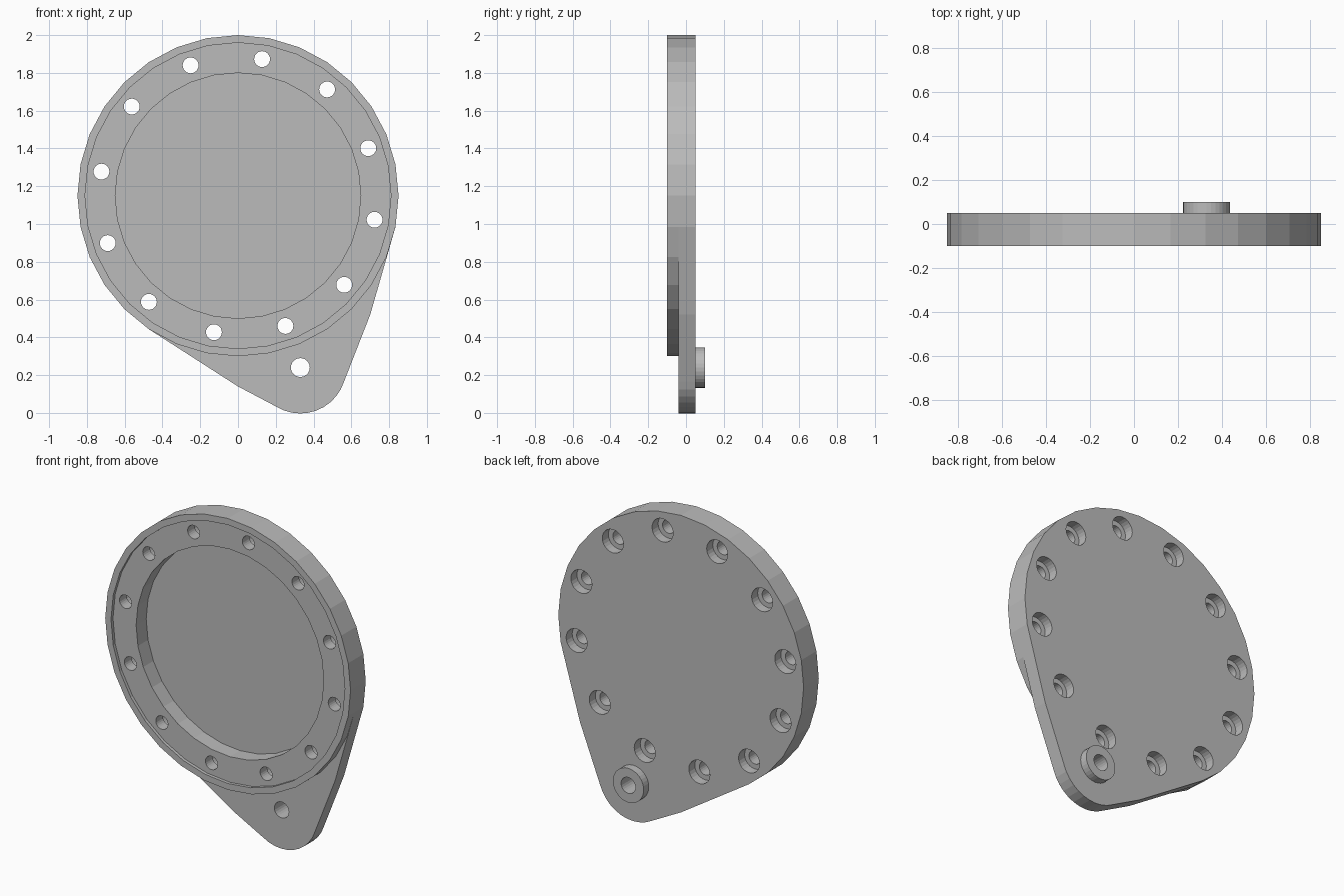
import bpy, bmesh
from math import sin, cos, radians

cube = bpy.data.objects.get("Cube")
if cube:
    bpy.data.objects.remove(cube, do_unlink=True)

# One flat grey
grey = bpy.data.materials.new("plain grey")
grey.use_nodes = True
colour = (0.5, 0.5, 0.5, 1)
grey.diffuse_color = colour
grey.node_tree.nodes["Principled BSDF"].inputs["Base Color"].default_value = colour

DISC, EAR = (0, 1.15), (0.33, 0.24)
SEG = 32


def arc(centre, r, start, end, steps):
    """Points on an arc in the front plane, angles in degrees."""
    angles = [radians(start + (end - start) * i / steps) for i in range(steps + 1)]
    return [(centre[0] + r * cos(a), centre[1] + r * sin(a)) for a in angles]


def circle(centre, r, n=SEG):
    return arc(centre, r, 0, 360, n)[:-1]


def prism(name, outline, y0, y1):
    """Extrude a front-plane outline from y0 to y1."""
    bm = bmesh.new()
    face = bm.faces.new([bm.verts.new((x, y0, z)) for x, z in outline])
    out = bmesh.ops.extrude_face_region(bm, geom=[face])["geom"]
    moved = [v for v in out if isinstance(v, bmesh.types.BMVert)]
    bmesh.ops.translate(bm, vec=(0, y1 - y0, 0), verts=moved)
    bmesh.ops.recalc_face_normals(bm, faces=bm.faces)
    mesh = bpy.data.meshes.new(name)
    bm.to_mesh(mesh)
    bm.free()
    mesh.materials.append(grey)
    obj = bpy.data.objects.new(name, mesh)
    bpy.context.collection.objects.link(obj)
    return obj


def boolean(obj, tool, operation):
    mod = obj.modifiers.new("cut", "BOOLEAN")
    mod.operation, mod.solver, mod.object = operation, "EXACT", tool
    bpy.context.view_layer.objects.active = obj
    bpy.ops.object.modifier_apply(modifier=mod.name)


def apply_tool(tool, targets, operation="DIFFERENCE"):
    for obj in targets:
        boolean(obj, tool, operation)
    bpy.data.objects.remove(tool, do_unlink=True)


# Back plate: disc outline drawn out into a rounded ear
step = 360 / SEG
outline = (arc(DISC, 0.85, -step, 21 * step, 22) + [(0, 0.14)]
           + arc(EAR, 0.243, -122, -18, 10) + [(0.70, 0.52)])
plate = prism("flanged_plate", outline, -0.04, 0.05)

# Raised round rim on the front
apply_tool(prism("rim", circle(DISC, 0.85), -0.10, -0.04), [plate], "UNION")

# Boss behind the ear
boss = prism("pivot_boss", circle(EAR, 0.107), 0.05, 0.10)

# Shallow front step and the deep pocket inside it
apply_tool(prism("step_cutter", circle(DISC, 0.81), -0.2, -0.08), [plate])
apply_tool(prism("pocket_cutter", circle(DISC, 0.65), -0.2, 0.02), [plate])

# Ring of bolt holes, counterbored from the back
for centre in arc(DISC, 0.734, 20, 350, 11):
    apply_tool(prism("bolt_cutter", circle(centre, 0.042, 24), -0.2, 0.2), [plate])
    apply_tool(prism("counterbore_cutter", circle(centre, 0.073, 24), -0.01, 0.2), [plate])

# Pivot hole through the ear and boss
apply_tool(prism("pivot_cutter", circle(EAR, 0.05, 24), -0.2, 0.2), [plate, boss])
